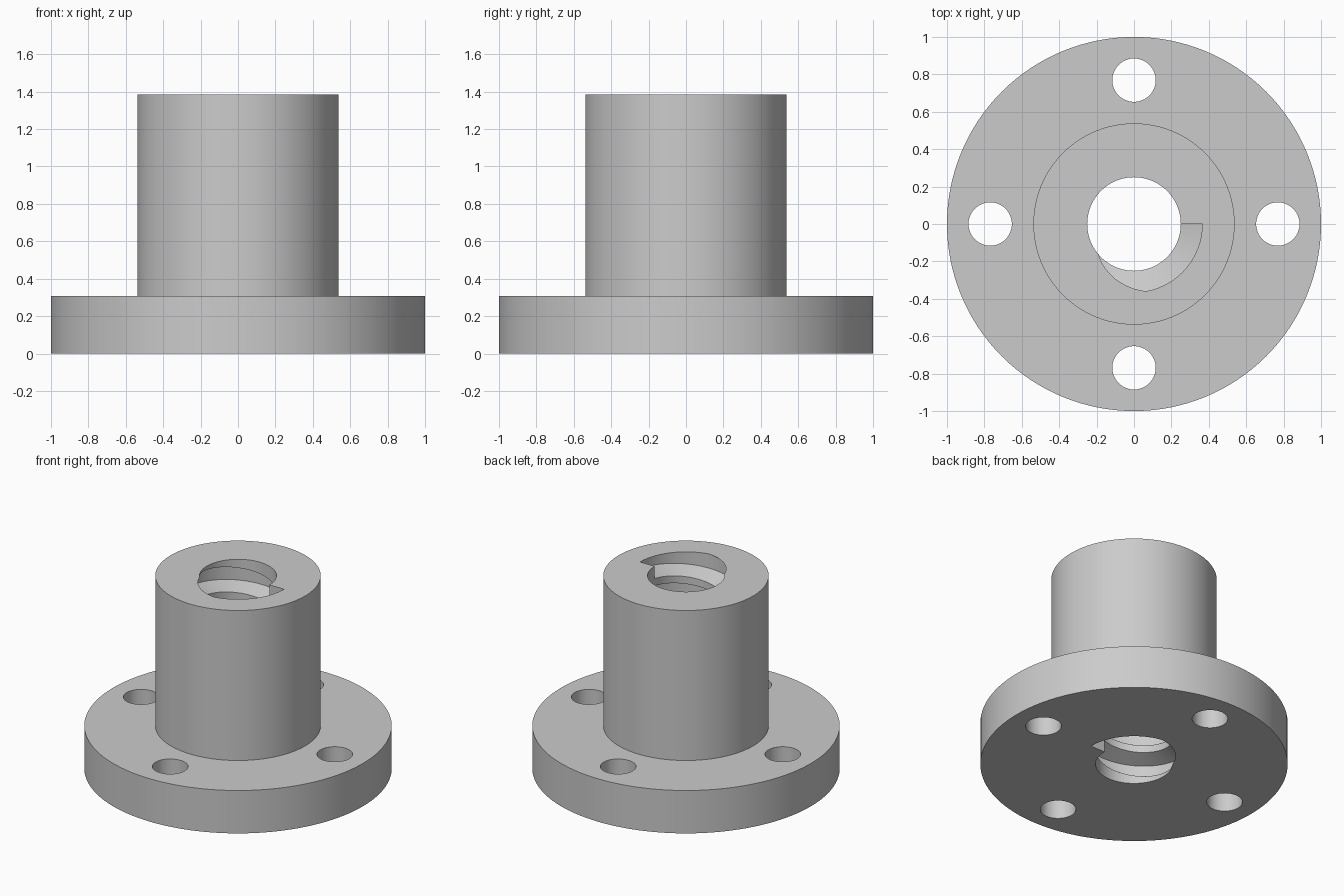
import bpy, bmesh, math

if "Cube" in bpy.data.objects:
    bpy.data.objects.remove(bpy.data.objects["Cube"])

TOP, FLANGE_H = 1.385, 0.308
BORE_R, ROOT_R = 0.25, 0.365
TURNS = 6
PITCH = TOP / TURNS


def swept(name, rings, closed):
    """Skin a list of point rings into a solid, capped unless closed."""
    bm = bmesh.new()
    vs = [[bm.verts.new(p) for p in ring] for ring in rings]
    n = len(vs[0])
    for i in range(len(vs) if closed else len(vs) - 1):
        a, b = vs[i], vs[(i + 1) % len(vs)]
        for j in range(n):
            k = (j + 1) % n
            bm.faces.new((a[j], a[k], b[k], b[j]))
    if not closed:
        bm.faces.new(vs[0])
        bm.faces.new(vs[-1])
    bmesh.ops.recalc_face_normals(bm, faces=bm.faces)
    me = bpy.data.meshes.new(name)
    bm.to_mesh(me)
    bm.free()
    ob = bpy.data.objects.new(name, me)
    bpy.context.collection.objects.link(ob)
    return ob


def ring_at(profile, angle, lift=0.0):
    c, s = math.cos(angle), math.sin(angle)
    return [(r * c, r * s, z + lift) for r, z in profile]


# Flanged barrel with a straight bore, turned from one profile
SEG = 128
profile = [(BORE_R, 0), (1, 0), (1, FLANGE_H), (0.538, FLANGE_H), (0.538, TOP), (BORE_R, TOP)]
nut = swept("flanged_nut",
            [ring_at(profile, math.tau * i / SEG) for i in range(SEG)], True)

# Right-handed trapezoidal thread groove, one sweep from bottom to top
STEP = 72
root_half, mouth_half = PITCH * 80 / 360, PITCH * 139 / 360
inner_r = 0.2
slope = (mouth_half - root_half) / (ROOT_R - BORE_R)
inner_half = mouth_half + slope * (BORE_R - inner_r)
tooth = [(inner_r, -inner_half), (ROOT_R, -root_half),
         (ROOT_R, root_half), (inner_r, inner_half)]
groove = swept("thread_cutter",
               [ring_at(tooth, math.tau * i / STEP, PITCH * i / STEP)
                for i in range(TURNS * STEP + 1)], False)
cutters = [groove]

# Four bolt holes through the flange
for i in range(4):
    a = math.pi / 2 * i
    bpy.ops.mesh.primitive_cylinder_add(
        vertices=48, radius=0.116, depth=0.6,
        location=(0.769 * math.cos(a), 0.769 * math.sin(a), FLANGE_H / 2))
    hole = bpy.context.object
    hole.name = "bolt_hole_cutter"
    cutters.append(hole)

# Cut everything and keep only the finished nut
bpy.context.view_layer.objects.active = nut
for c in cutters:
    mod = nut.modifiers.new("cut", "BOOLEAN")
    mod.operation, mod.solver, mod.object = "DIFFERENCE", "EXACT", c
    bpy.ops.object.modifier_apply(modifier=mod.name)
for c in cutters:
    bpy.data.objects.remove(c)

# Plain grey metal
grey = bpy.data.materials.new("grey_metal")
grey.diffuse_color = (0.6, 0.6, 0.6, 1)
grey.use_nodes = True
grey.node_tree.nodes["Principled BSDF"].inputs["Base Color"].default_value = grey.diffuse_color
nut.data.materials.clear()
nut.data.materials.append(grey)

bpy.ops.object.select_all(action="DESELECT")
nut.select_set(True)
bpy.ops.object.shade_smooth_by_angle(angle=math.radians(30))
